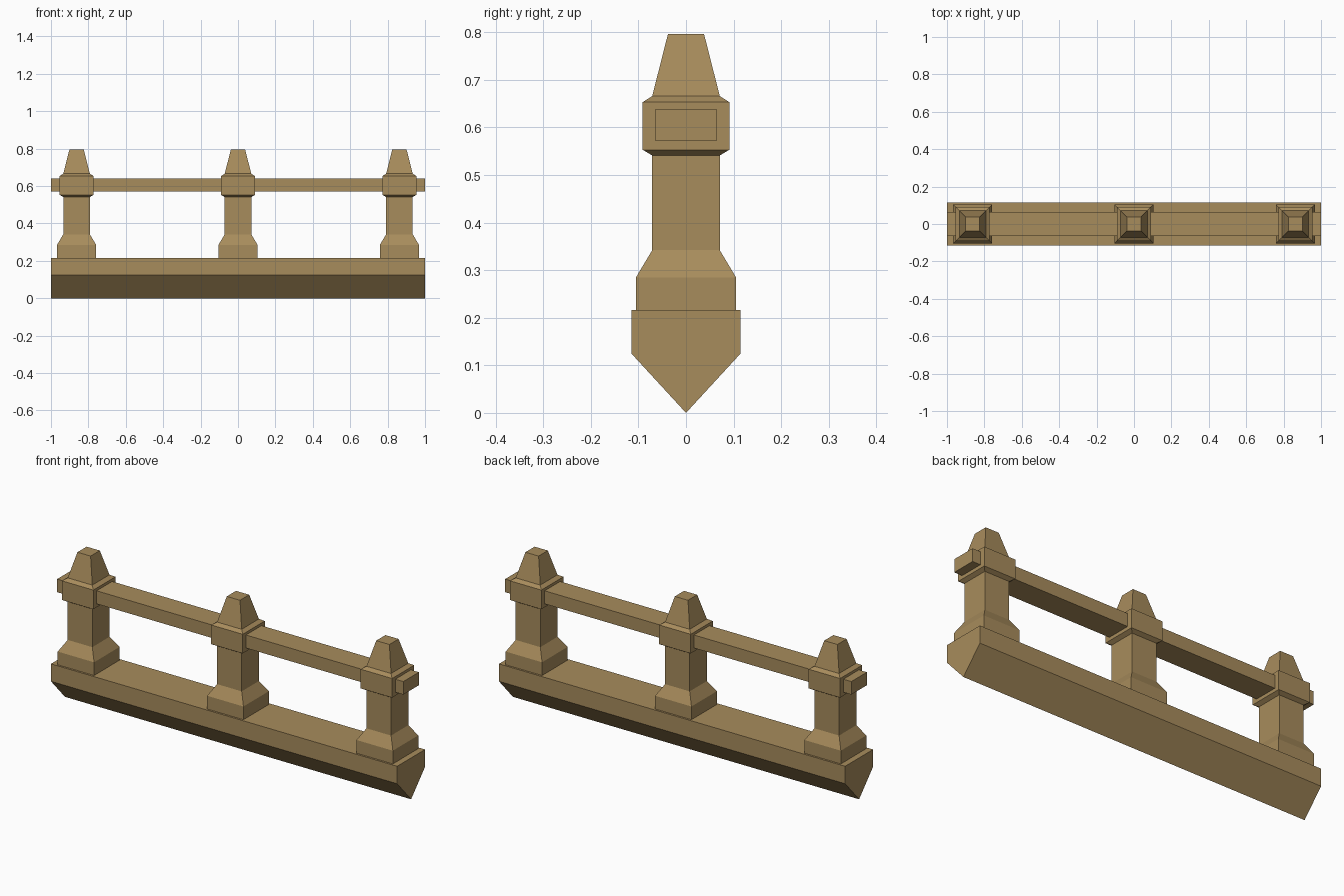
import bpy, bmesh

if "Cube" in bpy.data.objects:
    bpy.data.objects.remove(bpy.data.objects["Cube"])

stone = bpy.data.materials.new("tan_stone")
stone.diffuse_color = (0.39, 0.262, 0.107, 1)
stone.use_nodes = True
stone.node_tree.nodes["Principled BSDF"].inputs["Base Color"].default_value = stone.diffuse_color


def finish(name, bm):
    bmesh.ops.recalc_face_normals(bm, faces=bm.faces)
    mesh = bpy.data.meshes.new(name)
    bm.to_mesh(mesh)
    bm.free()
    mesh.materials.append(stone)
    obj = bpy.data.objects.new(name, mesh)
    bpy.context.collection.objects.link(obj)
    return obj


def loft(name, rings):
    """Skin a stack of matching closed rings and cap both ends."""
    bm = bmesh.new()
    loops = [[bm.verts.new(p) for p in ring] for ring in rings]
    n = len(loops[0])
    for a, b in zip(loops, loops[1:]):
        for i in range(n):
            j = (i + 1) % n
            bm.faces.new((a[i], a[j], b[j], b[i]))
    bm.faces.new(loops[0][::-1])
    bm.faces.new(loops[-1])
    return finish(name, bm)


def beam(name, profile):
    """Run a (y, z) profile along the full length."""
    return loft(name, [[(x, y, z) for y, z in profile] for x in (-1, 1)])


# Keel-shaped base beam
beam("base_beam", [(0, 0), (0.115, 0.125), (0.115, 0.216),
                   (-0.115, 0.216), (-0.115, 0.125)])

# Handrail passing through the posts
beam("handrail", [(-0.064, 0.571), (0.064, 0.571),
                  (0.064, 0.639), (-0.064, 0.639)])

# Square posts: half width and height from plinth to tapered cap
POST = [(0.105, 0.216), (0.105, 0.285), (0.071, 0.342), (0.071, 0.541),
        (0.091, 0.553), (0.091, 0.653), (0.071, 0.666), (0.038, 0.796)]
for label, cx in (("left", -0.863), ("middle", 0), ("right", 0.863)):
    loft(label + "_post", [[(cx + sx * w, sy * w, z) for sx, sy in
                            ((-1, -1), (1, -1), (1, 1), (-1, 1))]
                           for w, z in POST])
